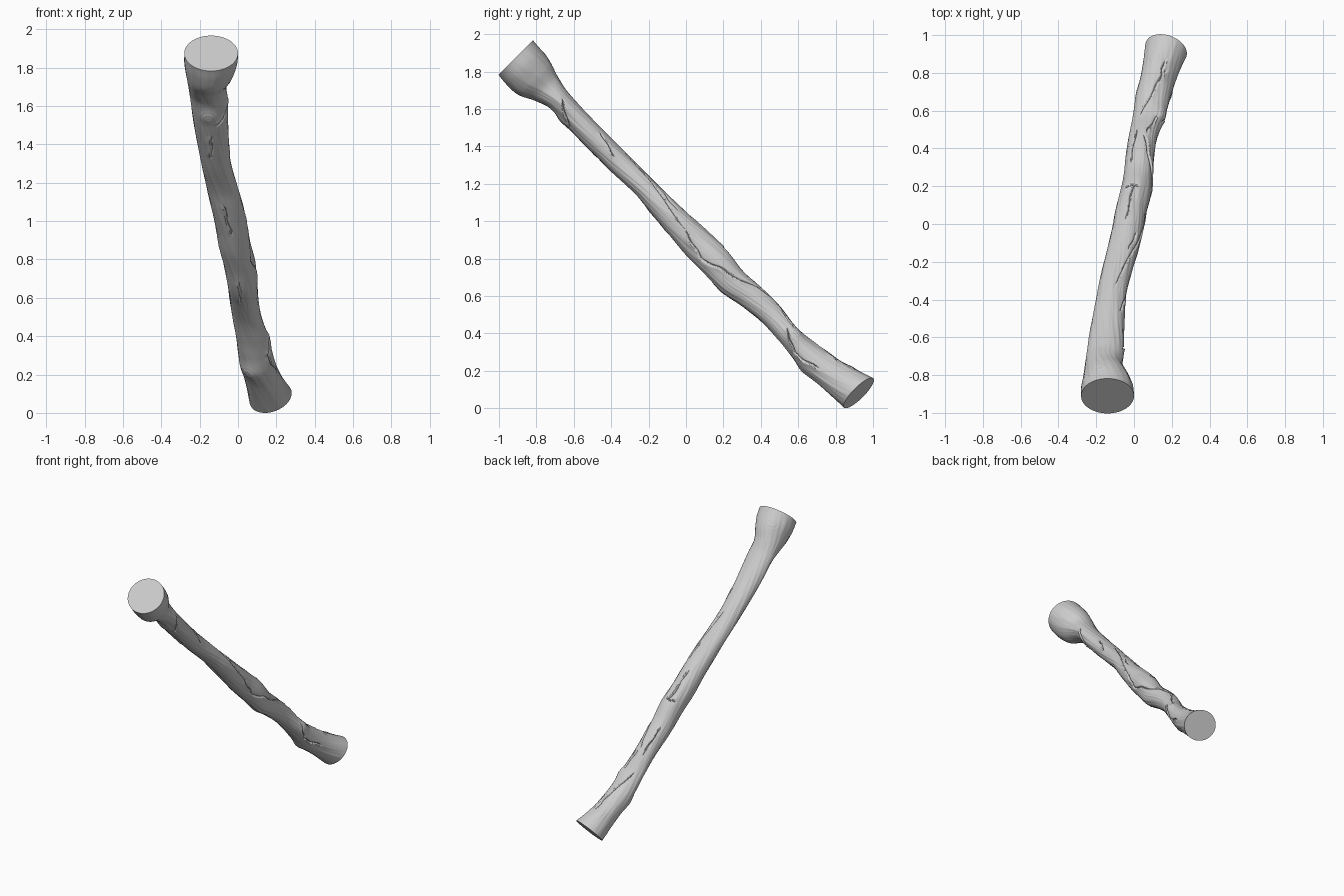
import bpy, math
from mathutils import Vector, noise

if "Cube" in bpy.data.objects:
    bpy.data.objects.remove(bpy.data.objects["Cube"])

# Log profile along its 45-degree axis: s, x low, x high, w low, w high
STATIONS = [
    (-1.97, -.28, .0, .552, .813), (-1.9, -.278, -.005, .546, .806),
    (-1.82, -.268, -.03, .552, .795), (-1.74, -.26, -.06, .59, .77),
    (-1.65, -.25, -.055, .62, .75), (-1.46, -.23, -.052, .613, .74),
    (-1.2, -.195, -.04, .613, .738), (-1.0, -.165, -.005, .618, .738),
    (-.88, -.145, .02, .607, .74), (-.7, -.115, .05, .59, .744),
    (-.58, -.10, .065, .58, .75), (-.44, -.075, .09, .578, .752),
    (-.3, -.055, .1, .575, .735), (-.18, -.045, .105, .597, .742),
    (-.04, -.03, .12, .613, .742), (.1, -.01, .155, .607, .724),
    (.2, .0, .175, .595, .727), (.3, .01, .195, .582, .745),
    (.42, .035, .225, .592, .767), (.595, .06, .28, .60, .822)]

# Bark splits: s start, angle start, s end, angle end, depth
CRACKS = [
    (-1.2, 80, -.67, 0, .006), (-.67, 0, -.5, -30, .010),
    (-.5, -30, -.3, 25, .010), (-.3, 25, -.07, 80, .010),
    (.08, 15, .2, -40, .013), (.2, -40, .35, -10, .010),
    (.32, 70, .46, 75, .010), (-1.64, 15, -1.5, -65, .012),
    (-1.37, 45, -1.22, 5, .008), (-1.42, -90, -1.27, -100, .008),
    (-.92, -95, -.72, -90, .008), (-.38, -95, -.22, -100, .007),
    (-.26, 125, -.02, 115, .008), (-.05, 70, .1, 50, .009),
    (-.7, 95, -.46, 95, .009), (-.46, 130, -.46, 75, .009),
    (-.92, 60, -.78, 40, .007), (.1, 120, .4, 60, .008)]

# Knots: s, angle, radius, height
KNOTS = [(-1.56, -95, .055, .010), (.30, -120, .055, .010),
         (.13, 35, .06, .012), (.47, 110, .05, .006), (-1.87, 110, .06, .004)]

NS, NT = 420, 160
MEAN_R = .085


def hermite(s):
    """Smooth interpolation of the profile at s."""
    n = len(STATIONS)
    i = max(k for k in range(n - 1) if STATIONS[k][0] <= s + 1e-9)

    def slope(k, c):
        a, b = STATIONS[max(k - 1, 0)], STATIONS[min(k + 1, n - 1)]
        return (b[c] - a[c]) / (b[0] - a[0])
    p, q = STATIONS[i], STATIONS[i + 1]
    h = q[0] - p[0]
    t = (s - p[0]) / h
    return [(2*t**3 - 3*t**2 + 1)*p[c] + (t**3 - 2*t**2 + t)*h*slope(i, c)
            + (3*t**2 - 2*t**3)*q[c] + (t**3 - t**2)*h*slope(i + 1, c)
            for c in range(1, 5)]


def wrap(a):
    return (a + 180) % 360 - 180


def relief(s, deg):
    """Radial offset from grain, knots and splits."""
    a = math.radians(deg)
    k = math.radians(1) * MEAN_R
    d = .0025 * noise.noise(Vector((s*3, math.cos(a - s*1.5)*5, math.sin(a - s*1.5)*5)))
    d += .001 * noise.noise(Vector((s*5, math.cos(a)*16, math.sin(a)*16)))
    for s0, a0, r, h in KNOTS:
        q = math.hypot(s - s0, wrap(deg - a0) * k) / r
        if q < 2.2:
            d += h * math.exp(-q*q*1.6) + .0015 * math.cos(q*18) * math.exp(-q*q*3)
    for s0, a0, s1, a1, depth in CRACKS:
        ds, da = s1 - s0, (a1 - a0) * k
        ps, pa = s - s0, wrap(deg - a0) * k
        length = math.hypot(ds, da)
        t = (ps*ds + pa*da) / length**2
        if -.05 < t < 1.05:
            wob = .004 * math.sin(t*9 + s0*7)
            off = (ps*da - pa*ds) / length + wob
            if abs(off) < .06:
                fade = min(1, (t + .05)*6, (1.05 - t)*6)
                lip = .5 * math.exp(-(off/.022)**2) if off > 0 else 0
                d += depth * fade * (lip - 1.2*math.exp(-(off/.0045)**2))
    return d


# Twisted log body, with a slanted cut at the lower end
verts, faces = [], []
S0, S1 = STATIONS[0][0], STATIONS[-1][0]
R2 = math.sqrt(2)
for i in range(NS + 1):
    s = S0 + (S1 - S0) * i / NS
    xl, xh, wl, wh = hermite(min(s, S1))
    cx, cw, rx, rw = (xl+xh)/2, (wl+wh)/2, (xh-xl)/2, (wh-wl)/2
    slant = max(0, (s - S1 + .25) / .25) ** 2 * .28
    end_fade = min(1, i / 12, (NS - i) / 8 + .2)
    for j in range(NT):
        deg = 360 * j / NT
        a = math.radians(deg)
        d = relief(s, deg) * end_fade
        x = cx + (rx + d) * math.cos(a)
        w = cw + (rw + d) * math.sin(a)
        sv = s - slant * (x - cx)
        verts.append((x, (sv + w) / R2, (w - sv) / R2))
for i in range(NS):
    for j in range(NT):
        b, c = i*NT, (j + 1) % NT
        faces.append((b + j, b + c, b + NT + c, b + NT + j))

# Flat sawn ends
faces.append(tuple(reversed(range(NT))))
faces.append(tuple(NS*NT + j for j in range(NT)))

mesh = bpy.data.meshes.new("wooden_log")
zmin = min(v[2] for v in verts)
mesh.from_pydata([(x, y, z - zmin) for x, y, z in verts], [], faces)
log = bpy.data.objects.new("wooden_log", mesh)
bpy.context.collection.objects.link(log)
bpy.context.view_layer.objects.active = log
log.select_set(True)
bpy.ops.object.mode_set(mode='EDIT')
bpy.ops.mesh.select_all(action='SELECT')
bpy.ops.mesh.normals_make_consistent(inside=False)
bpy.ops.object.mode_set(mode='OBJECT')
bpy.ops.object.shade_smooth_by_angle(angle=math.radians(40))
